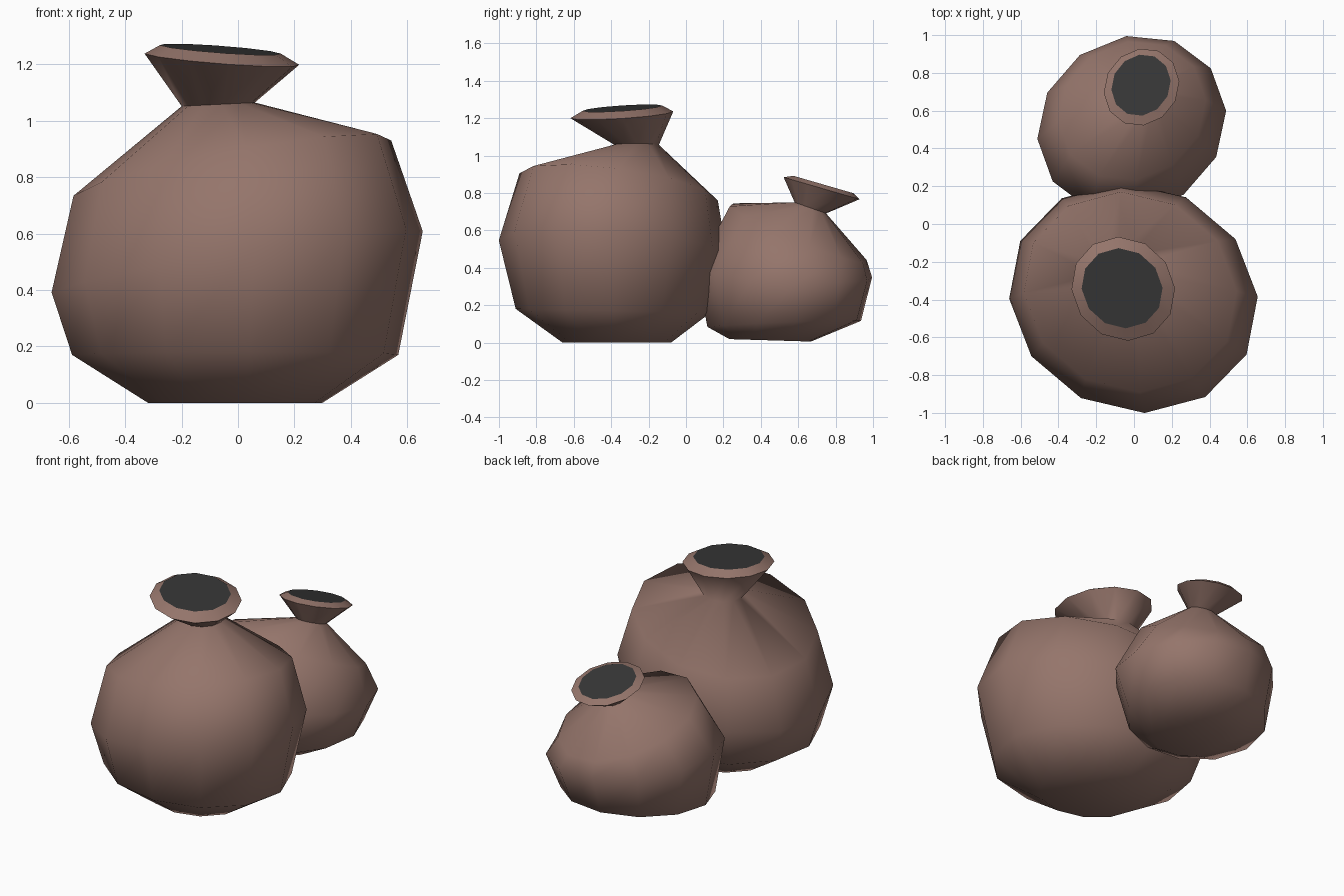
import bpy, bmesh, math

if "Cube" in bpy.data.objects:
    bpy.data.objects.remove(bpy.data.objects["Cube"])

def mat(name, c):
    m = bpy.data.materials.new(name)
    m.diffuse_color = (*c, 1)
    m.use_nodes = True
    m.node_tree.nodes["Principled BSDF"].inputs["Base Color"].default_value = m.diffuse_color
    return m

clay = mat("brown clay", (0.30, 0.178, 0.147))
dark = mat("dark interior", (0.037, 0.037, 0.037))
SIDES = 12

def ring(bm, cx, cy, cz, rx, ry, sx, sy, phase, skew):
    """Oval ring of vertices; sx, sy tilt its height along x and y."""
    out = []
    for i in range(SIDES):
        a = math.radians(phase) + math.tau * i / SIDES
        x, y = rx * math.cos(a), ry * math.sin(a)
        x, y = x + skew * y, y + skew * x
        out.append(bm.verts.new((cx + x, cy + y, cz + sx * x + sy * y)))
    return out

def pot(name, rings, phase, skew):
    """Lofts the rings from the base up; the last one holds the dark mouth."""
    bm = bmesh.new()
    loops = [ring(bm, *r, phase, skew) for r in rings]
    bm.faces.new(loops[0][::-1])
    for a, b in zip(loops, loops[1:]):
        for i in range(SIDES):
            j = (i + 1) % SIDES
            bm.faces.new((a[i], a[j], b[j], b[i]))
    mouth = bm.faces.new(loops[-1])
    mouth.material_index = 1
    # the lip and the mouth keep crisp edges
    for loop in loops[-2:]:
        for i in range(SIDES):
            bm.edges.get((loop[i], loop[(i + 1) % SIDES])).smooth = False
    me = bpy.data.meshes.new(name)
    bm.to_mesh(me)
    bm.free()
    me.materials.append(clay)
    me.materials.append(dark)
    ob = bpy.data.objects.new(name, me)
    bpy.context.collection.objects.link(ob)
    bpy.ops.object.select_all(action='DESELECT')
    ob.select_set(True)
    bpy.context.view_layer.objects.active = ob
    bpy.ops.object.shade_smooth_by_angle(angle=math.radians(80), keep_sharp_edges=True)

# large pot: base, lower belly, belly, shoulder, neck, rim, lip
pot("large_pot", [
    (-0.01, -0.37, 0.00, 0.31, 0.29, 0, 0),
    (-0.01, -0.39, 0.17, 0.58, 0.52, 0, -0.02),
    (-0.003, -0.39, 0.50, 0.66, 0.61, 0.165, -0.06),
    (-0.02, -0.36, 0.832, 0.565, 0.53, 0.175, -0.12),
    (-0.07, -0.265, 1.058, 0.13, 0.12, 0.05, 0),
    (-0.057, -0.343, 1.218, 0.275, 0.275, -0.073, 0.06),
    (-0.063, -0.34, 1.253, 0.215, 0.212, -0.07, 0.06)], 3, -0.04)

# small leaning pot behind it, same order
pot("small_pot", [
    (-0.02, 0.45, 0.012, 0.22, 0.22, 0, -0.03),
    (-0.03, 0.525, 0.10, 0.43, 0.415, 0.02, 0.04),
    (-0.012, 0.525, 0.37, 0.50, 0.475, -0.08, -0.05),
    (-0.01, 0.60, 0.585, 0.39, 0.37, -0.12, -0.40),
    (0.05, 0.665, 0.72, 0.085, 0.085, 0, -0.35),
    (0.04, 0.725, 0.825, 0.20, 0.205, 0, -0.29),
    (0.037, 0.735, 0.845, 0.157, 0.163, 0, -0.29)], 6, 0.05)
